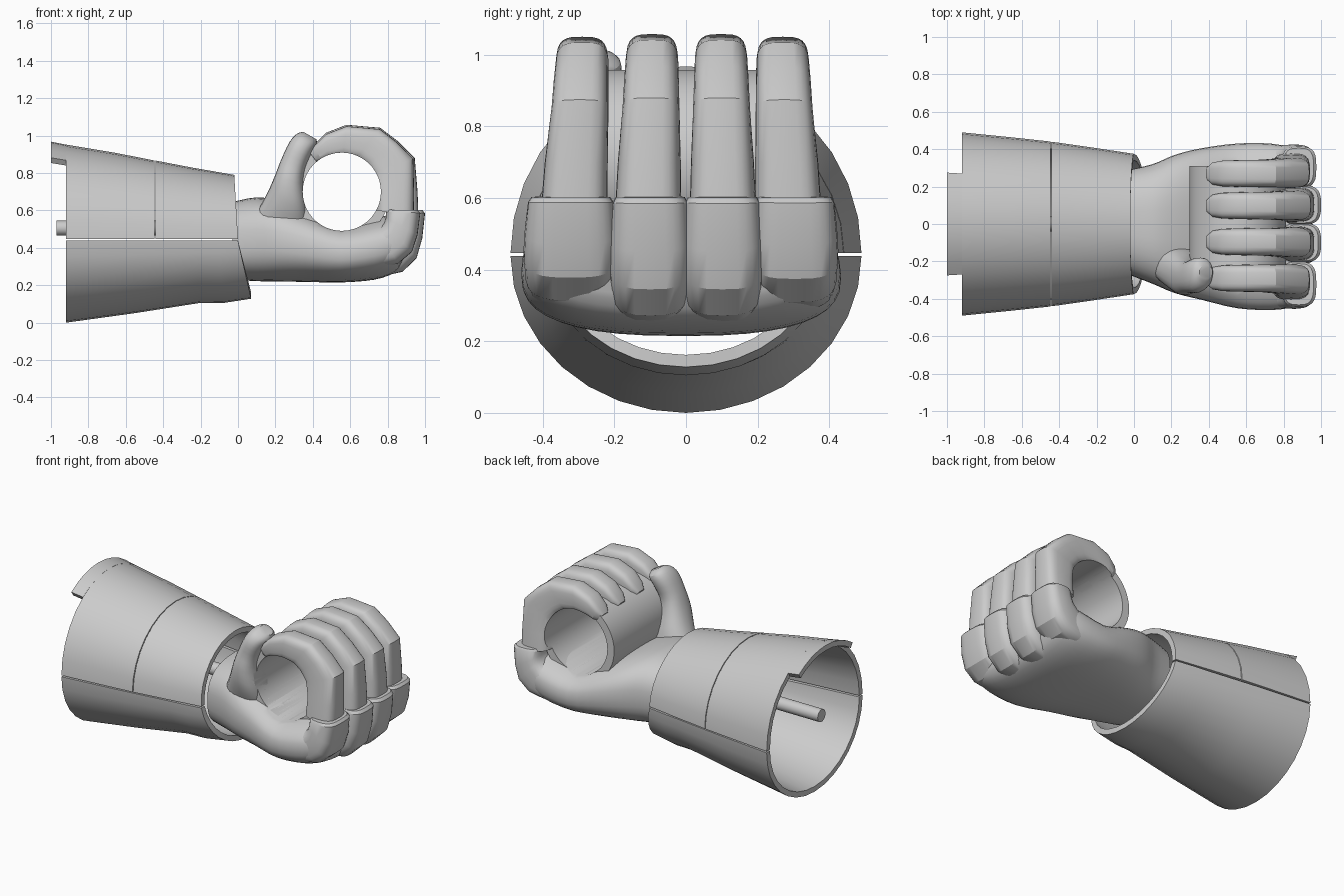
import bpy, bmesh
from math import sin, cos, pi, radians, copysign
from mathutils import Vector

if "Cube" in bpy.data.objects:
    bpy.data.objects.remove(bpy.data.objects["Cube"])


def make(name, verts, faces):
    mesh = bpy.data.meshes.new(name)
    bm = bmesh.new()
    vs = [bm.verts.new(v) for v in verts]
    for f in faces:
        bm.faces.new([vs[i] for i in f])
    bmesh.ops.recalc_face_normals(bm, faces=bm.faces)
    bm.to_mesh(mesh)
    bm.free()
    ob = bpy.data.objects.new(name, mesh)
    bpy.context.collection.objects.link(ob)
    return ob


def bridge(rows, n):
    return [(r * n + i, r * n + (i + 1) % n, (r + 1) * n + (i + 1) % n, (r + 1) * n + i)
            for r in range(rows - 1) for i in range(n)]


def refine(secs, steps):
    # Catmull-Rom interpolation between sections
    out = []
    for k in range(len(secs) - 1):
        p0, p1 = secs[max(k - 1, 0)], secs[k]
        p2, p3 = secs[k + 1], secs[min(k + 2, len(secs) - 1)]
        for s in range(steps):
            t = s / steps
            out.append([0.5 * (2 * b + (c - a) * t + (2 * a - 5 * b + 4 * c - d) * t * t
                               + (3 * b - a - 3 * c + d) * t ** 3)
                        for a, b, c, d in zip(p0, p1, p2, p3)])
    return out + [secs[-1]]


def sweep(name, secs, power=2.5, n=24, steps=1):
    # section: outer x, z, inner x, z, centre y, half width
    secs = refine(secs, steps)
    verts = []
    for ox, oz, ix, iz, y, hw in secs:
        for i in range(n):
            a = 2 * pi * i / n
            u = copysign(abs(cos(a)) ** (2 / power), cos(a))
            v = copysign(abs(sin(a)) ** (2 / power), sin(a))
            verts.append(((ox + ix) / 2 + (ox - ix) / 2 * u, y + hw * v,
                          (oz + iz) / 2 + (oz - iz) / 2 * u))
    m = len(secs)
    faces = bridge(m, n) + [tuple(range(n)), tuple(range((m - 1) * n, m * n))]
    return make(name, verts, faces)


def shell(name, secs, sign, zc, a0=0, a1=180, n=17, t=0.034):
    # half-round shell; section: x at the sides, x at the middle, y radius, z radius
    angs = [radians(a0 + (a1 - a0) * i / (n - 1)) for i in range(n)]
    verts = []
    for xs, xm, ry, rz in secs:
        for d, seq in ((0, angs), (t, angs[::-1])):
            verts += [(xs + (xm - xs) * sin(a), (ry - d) * cos(a),
                       zc + sign * (rz - d) * sin(a)) for a in seq]
    m, k = len(secs), 2 * n
    faces = bridge(m, k)
    for base in (0, (m - 1) * k):
        faces += [(base + i, base + i + 1, base + k - 2 - i, base + k - 1 - i)
                  for i in range(n - 1)]
    return make(name, verts, faces)


def cylinder(name, p0, p1, r, n=48):
    p0, p1 = Vector(p0), Vector(p1)
    rot = (p1 - p0).to_track_quat('Z', 'Y')
    verts = [p + rot @ Vector((r * cos(2 * pi * i / n), r * sin(2 * pi * i / n), 0))
             for p in (p0, p1) for i in range(n)]
    return make(name, verts, bridge(2, n) + [tuple(range(n)), tuple(range(n, 2 * n))])


# Forearm cuff: two upper pieces, rear tab, lower piece
solid = [
    shell("cuff_upper_rear", [(-0.92, -0.92, 0.49, 0.505), (-0.65, -0.65, 0.463, 0.46),
                              (-0.447, -0.447, 0.441, 0.42)], 1, 0.447),
    shell("cuff_upper_front", [(-0.442, -0.442, 0.44, 0.42), (-0.25, -0.25, 0.413, 0.383),
                               (0.0, -0.02, 0.375, 0.343)], 1, 0.447),
    shell("cuff_tab", [(-1.0, -1.0, 0.499, 0.521), (-0.92, -0.92, 0.49, 0.505)],
          1, 0.447, 56.6, 123.4, 9),
    shell("cuff_lower", [(-0.92, -0.92, 0.49, 0.438), (-0.55, -0.55, 0.449, 0.387),
                         (-0.22, -0.2, 0.405, 0.332), (-0.11, -0.08, 0.392, 0.333),
                         (0.0, 0.07, 0.375, 0.31)], -1, 0.438),
    cylinder("wrist_rod", (-0.97, 0, 0.505), (0.0, 0, 0.505), 0.04, 24),
]

# Palm and wrist
hand = [sweep("palm", [
    (-0.03, 0.645, -0.03, 0.23, 0.01, 0.28),
    (0.10, 0.67, 0.10, 0.222, 0.0, 0.32),
    (0.22, 0.65, 0.22, 0.22, 0.0, 0.37),
    (0.36, 0.60, 0.36, 0.218, 0.0, 0.405),
    (0.55, 0.53, 0.55, 0.215, -0.01, 0.44),
    (0.73, 0.56, 0.73, 0.23, -0.015, 0.445),
    (0.86, 0.585, 0.84, 0.27, -0.02, 0.425),
    (0.91, 0.58, 0.88, 0.33, -0.02, 0.40)], 2.6, 40, 3)]

# Grip tube inside the fist
hand.append(cylinder("grip_tube", (0.555, -0.31, 0.70), (0.555, 0.31, 0.70), 0.258, 64))

# Thumb
hand.append(sweep("thumb", [
    (0.06, 0.52, 0.38, 0.46, -0.20, 0.10),
    (0.15, 0.68, 0.37, 0.60, -0.25, 0.115),
    (0.195, 0.78, 0.35, 0.74, -0.28, 0.10),
    (0.23, 0.87, 0.36, 0.825, -0.285, 0.085),
    (0.275, 0.965, 0.395, 0.905, -0.275, 0.092),
    (0.315, 1.01, 0.42, 0.95, -0.262, 0.078),
    (0.35, 1.02, 0.42, 0.98, -0.257, 0.035)], 2.3, 24, 3))

# Four knuckles and curled fingers: name, knuckle y, half width, base y, tip y, inset, lift
for nm, ky, kw, by, ty, dx, lift in (
        ("index", -0.322, 0.128, -0.312, -0.29, 0.025, 0.045),
        ("middle", -0.10, 0.112, -0.105, -0.095, 0, 0),
        ("ring", 0.102, 0.112, 0.103, 0.098, 0, 0),
        ("little", 0.304, 0.118, 0.285, 0.27, 0.025, 0.04)):
    prof = ((0.62, 0.235, 0.62, 0.47, 0.8), (0.78, 0.25, 0.71, 0.49, 0.95),
            (0.88, 0.272, 0.75, 0.50, 1), (0.955, 0.345, 0.78, 0.53, 1.03),
            (0.985, 0.45, 0.79, 0.56, 1), (1.0, 0.585, 0.79, 0.592, 0.93),
            (0.985, 0.602, 0.80, 0.604, 0.86))
    hand.append(sweep(nm + "_knuckle", [
        (ox - dx, oz + lift * (0.6 - oz) / 0.35, ix, iz, ky, kw * w)
        for ox, oz, ix, iz, w in prof], 3.2, 28))
    prof = ((0.965, 0.57, 0.74, 0.60, 0, 0.092), (0.96, 0.70, 0.74, 0.70, 0.25, 0.088),
            (0.945, 0.88, 0.72, 0.80, 0.7, 0.080), (0.855, 0.97, 0.68, 0.85, 0.85, 0.077),
            (0.76, 1.042, 0.63, 0.88, 1, 0.074), (0.58, 1.058, 0.56, 0.89, 1, 0.072),
            (0.47, 1.015, 0.48, 0.88, 1, 0.069), (0.41, 0.955, 0.445, 0.865, 1, 0.060),
            (0.385, 0.915, 0.42, 0.86, 1, 0.036))
    hand.append(sweep(nm + "_finger", [
        (ox - dx * (1 - t), oz - dx * 0.3 * t, ix, iz, by + (ty - by) * t, hw)
        for ox, oz, ix, iz, t, hw in prof], 3.4, 28))

# Round hole through the fist
cutter = cylinder("hole_cutter", (0.555, -0.8, 0.70), (0.555, 0.8, 0.70), 0.209, 64)
cutter.hide_render = True
for ob in hand:
    mod = ob.modifiers.new("hole", 'BOOLEAN')
    mod.operation = 'DIFFERENCE'
    mod.solver = 'EXACT'
    mod.object = cutter
    bpy.context.view_layer.objects.active = ob
    bpy.ops.object.modifier_apply(modifier=mod.name)
bpy.data.objects.remove(cutter)

for ob in solid + hand:
    ob.select_set(True)
bpy.context.view_layer.objects.active = hand[0]
bpy.ops.object.shade_smooth_by_angle(angle=radians(28))
